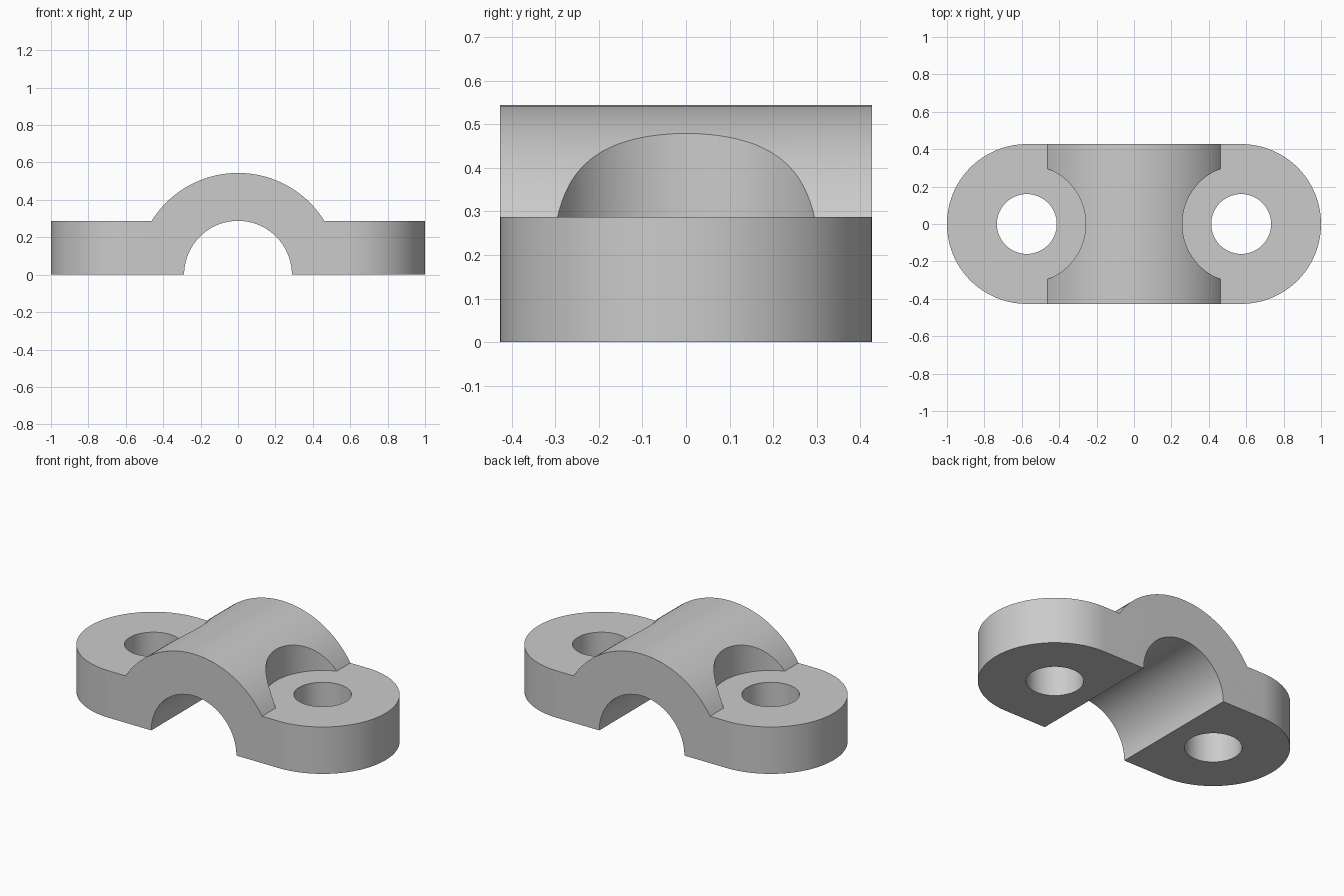
import bpy, bmesh, math
from mathutils import Matrix

old = bpy.data.objects.get("Cube")
if old:
    bpy.data.objects.remove(old, do_unlink=True)

# Main dimensions
HALF_W = 0.427            # half depth, also the radius of the rounded ends
LUG_X = 1 - HALF_W        # bolt hole centres
THICK = 0.287             # flange thickness
ARCH_R, BORE_R = 0.544, 0.288
HOLE_R, SEAT_R = 0.16, 0.315

grey = bpy.data.materials.new("light grey")
grey.use_nodes = True
colour = (0.6, 0.6, 0.6, 1)
grey.diffuse_color = colour
grey.node_tree.nodes["Principled BSDF"].inputs["Base Color"].default_value = colour


def prism(name, outline, z0, z1, turn=None):
    """Extrude a closed xy outline from z0 to z1, optionally turned."""
    bm = bmesh.new()
    face = bm.faces.new([bm.verts.new((x, y, z0)) for x, y in outline])
    out = bmesh.ops.extrude_face_region(bm, geom=[face])
    top = [v for v in out["geom"] if isinstance(v, bmesh.types.BMVert)]
    bmesh.ops.translate(bm, verts=top, vec=(0, 0, z1 - z0))
    if turn:
        bm.transform(turn)
    bmesh.ops.recalc_face_normals(bm, faces=bm.faces)
    mesh = bpy.data.meshes.new(name)
    bm.to_mesh(mesh)
    bm.free()
    mesh.materials.append(grey)
    obj = bpy.data.objects.new(name, mesh)
    bpy.context.collection.objects.link(obj)
    return obj


def arc(cx, r, start=0, sweep=2 * math.pi, n=96, closed=True):
    steps = n if closed else n + 1
    return [(cx + r * math.cos(start + sweep * i / n),
             r * math.sin(start + sweep * i / n)) for i in range(steps)]


def combine(target, tool, operation):
    mod = target.modifiers.new(operation, 'BOOLEAN')
    mod.operation, mod.solver, mod.object = operation, 'EXACT', tool
    bpy.context.view_layer.objects.active = target
    bpy.ops.object.modifier_apply(modifier=mod.name)
    bpy.data.objects.remove(tool, do_unlink=True)


along_y = Matrix.Rotation(math.pi / 2, 4, 'X')

# Arch barrel, scooped out above each bolt hole for the bolt head
clamp = prism("saddle_clamp", arc(0, ARCH_R, n=128), -0.5, 0.5, along_y)
for side in (-1, 1):
    combine(clamp, prism("seat_cutter", arc(side * LUG_X, SEAT_R), -1, 1), 'DIFFERENCE')

# Flange slab joined to the arch
slab = [(-1.1, -0.6), (1.1, -0.6), (1.1, 0.6), (-1.1, 0.6)]
combine(clamp, prism("flange", slab, -0.1, THICK), 'UNION')

# Pipe bore
combine(clamp, prism("bore_cutter", arc(0, BORE_R), -1, 1, along_y), 'DIFFERENCE')

# Trim to the rounded outline and flat base
half_pi = math.pi / 2
outline = (arc(LUG_X, HALF_W, -half_pi, math.pi, 64, False)
           + arc(-LUG_X, HALF_W, half_pi, math.pi, 64, False))
combine(clamp, prism("outline_cutter", outline, 0, 1), 'INTERSECT')

# Bolt holes
for side in (-1, 1):
    combine(clamp, prism("hole_cutter", arc(side * LUG_X, HOLE_R, n=64), -1, 1), 'DIFFERENCE')

bpy.ops.object.select_all(action='DESELECT')
clamp.select_set(True)
bpy.context.view_layer.objects.active = clamp
bpy.ops.object.shade_smooth_by_angle(angle=math.radians(30))
